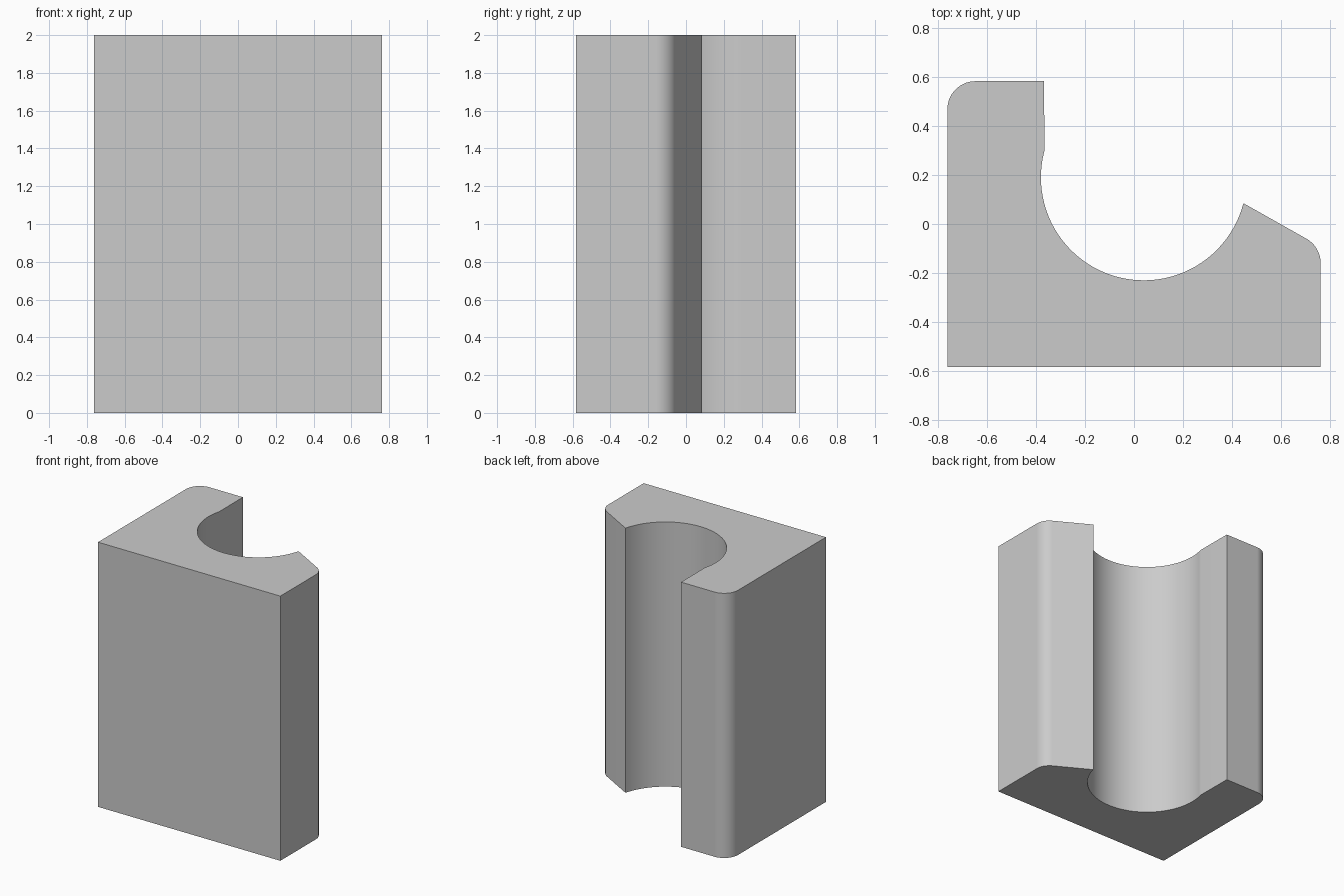
import bpy
import bmesh
from math import sin, cos, radians

cube = bpy.data.objects.get("Cube")
if cube:
    bpy.data.objects.remove(cube, do_unlink=True)

HALF_X, HALF_Y, HEIGHT = 0.762, 0.583, 2.0
FILLET = 0.115


def arc(cx, cy, radius, start, end, steps):
    """Points along a circular arc, angles in degrees."""
    angles = [radians(start + (end - start) * i / steps) for i in range(steps + 1)]
    return [(cx + radius * cos(a), cy + radius * sin(a)) for a in angles]


# Cross-section, counter-clockwise from the front left corner
outline = [(-HALF_X, -HALF_Y), (HALF_X, -HALF_Y)]
# Rounded end of the sloped lip
outline += arc(HALF_X - FILLET, -0.16, FILLET, 0, 60, 10)
# Round channel, from the lip to the tall wall
outline += arc(0.04, 0.19, 0.42, -14.5, -195, 48)
# Tall wall with a rounded outer corner
outline.append((-0.367, HALF_Y))
outline += arc(-HALF_X + FILLET, HALF_Y - FILLET, FILLET, 90, 180, 14)

# Extrude the cross-section
bm = bmesh.new()
base = bm.faces.new([bm.verts.new((x, y, 0)) for x, y in outline])
result = bmesh.ops.extrude_face_region(bm, geom=[base], use_keep_orig=True)
top_verts = [v for v in result["geom"] if isinstance(v, bmesh.types.BMVert)]
bmesh.ops.translate(bm, verts=top_verts, vec=(0, 0, HEIGHT))
bmesh.ops.recalc_face_normals(bm, faces=bm.faces)
mesh = bpy.data.meshes.new("channel_block")
bm.to_mesh(mesh)
bm.free()

block = bpy.data.objects.new("channel_block", mesh)
bpy.context.collection.objects.link(block)

# Plain grey material
grey = bpy.data.materials.new("light_grey")
grey.use_nodes = True
colour = (0.6, 0.6, 0.6, 1)
grey.diffuse_color = colour
grey.node_tree.nodes["Principled BSDF"].inputs["Base Color"].default_value = colour
mesh.materials.append(grey)

# Smooth the curved faces and keep the flat ones flat
bpy.ops.object.select_all(action="DESELECT")
block.select_set(True)
bpy.context.view_layer.objects.active = block
bpy.ops.object.shade_smooth_by_angle(angle=radians(30))
weighted = block.modifiers.new("flat_face_normals", "WEIGHTED_NORMAL")
weighted.keep_sharp = True
